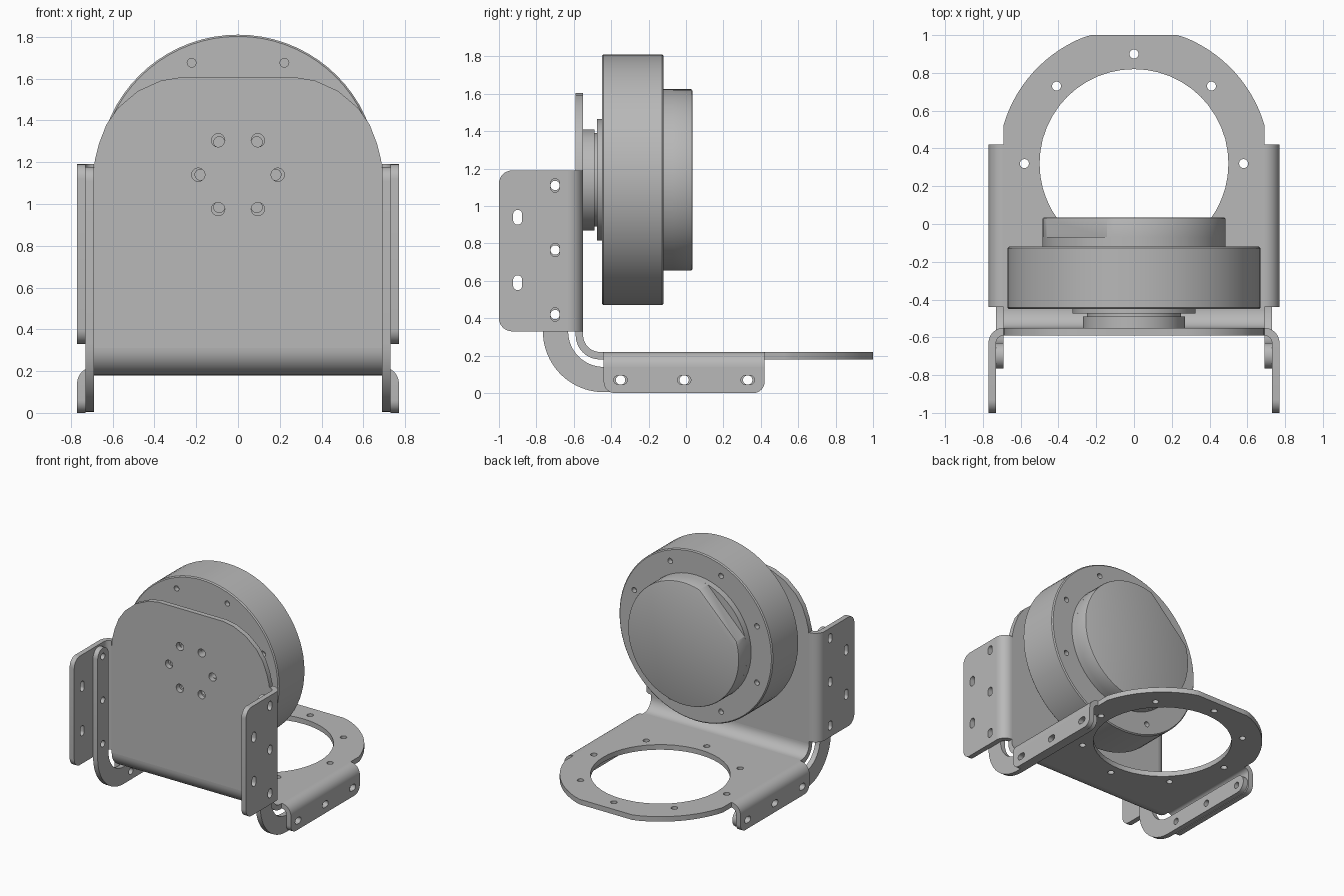
import bpy, bmesh
from math import sin, cos, pi, radians, asin
from mathutils import Matrix, Vector

if "Cube" in bpy.data.objects:
    bpy.data.objects.remove(bpy.data.objects["Cube"], do_unlink=True)

GREY = (0.48, 0.48, 0.48, 1)
metal = bpy.data.materials.new("grey metal")
metal.use_nodes = True
metal.diffuse_color = GREY
metal.node_tree.nodes["Principled BSDF"].inputs["Base Color"].default_value = GREY

T = 0.04            # sheet thickness
W = 0.69            # half width of the plates
HUB = (0, 1.14)     # motor axis in x, z
RING = (0, 0.32)    # centre of the base opening in x, y
parts = []


def add_object(name, bm):
    bmesh.ops.recalc_face_normals(bm, faces=bm.faces)
    mesh = bpy.data.meshes.new(name)
    bm.to_mesh(mesh)
    bm.free()
    mesh.materials.append(metal)
    ob = bpy.data.objects.new(name, mesh)
    bpy.context.collection.objects.link(ob)
    parts.append(ob)
    return ob


def arc(c, r, a0, a1, n=12):
    """Points along an arc, angles in degrees."""
    steps = [radians(a0 + (a1 - a0) * i / n) for i in range(n + 1)]
    return [(c[0] + r * cos(a), c[1] + r * sin(a)) for a in steps]


def circle(c, r, n=24):
    return arc(c, r, 0, 360, n)[:-1]


def slot(c, r, du=0, dv=0):
    """Rounded slot stretched along u or v."""
    if du:
        return arc((c[0] + du, c[1]), r, -90, 90) + arc((c[0] - du, c[1]), r, 90, 270)
    return arc((c[0], c[1] + dv), r, 0, 180) + arc((c[0], c[1] - dv), r, 180, 360)


def bolt_circle(c, dist, r, count, start):
    return [circle((c[0] + dist * cos(radians(start) + 2 * pi * i / count),
                    c[1] + dist * sin(radians(start) + 2 * pi * i / count)), r, 16)
            for i in range(count)]


def quarter(c, r_out, r_in, a0, a1):
    return arc(c, r_out, a0, a1) + arc(c, r_in, a1, a0)


def prism(name, outline, holes, axis, lo, hi):
    """Extrude an outline with holes along one axis."""
    place = {"x": lambda u, v, w: (w, u, v),
             "y": lambda u, v, w: (u, w, v),
             "z": lambda u, v, w: (u, v, w)}[axis]
    bm = bmesh.new()
    edges = []
    for loop in [outline] + holes:
        vs = [bm.verts.new(place(u, v, lo)) for u, v in loop]
        edges += [bm.edges.new((a, b)) for a, b in zip(vs, vs[1:] + vs[:1])]
    bmesh.ops.triangle_fill(bm, edges=edges, use_beauty=True)
    new = bmesh.ops.extrude_face_region(bm, geom=bm.faces[:])["geom"]
    bmesh.ops.translate(bm, vec=Vector(place(0, 0, hi - lo)),
                        verts=[g for g in new if isinstance(g, bmesh.types.BMVert)])
    return add_object(name, bm)


def lathe(name, profile, steps=72):
    """Turn (radius, y) points around the motor axis."""
    bm = bmesh.new()
    vs = [bm.verts.new((r, y, 0)) for r, y in profile]
    edges = [bm.edges.new(p) for p in zip(vs, vs[1:])]
    bmesh.ops.spin(bm, geom=vs + edges, cent=(0, 0, 0), axis=(0, 1, 0),
                   angle=2 * pi, steps=steps, use_duplicate=False)
    bmesh.ops.remove_doubles(bm, verts=bm.verts, dist=0.0005)
    bmesh.ops.translate(bm, verts=bm.verts, vec=(HUB[0], 0, HUB[1]))
    return add_object(name, bm)


# Upright plate with rounded shoulders and six hub holes
shoulder = [(W, 1.15), (0.685, 1.21), (0.665, 1.29), (0.63, 1.38), (0.574, 1.46),
            (0.48, 1.54), (0.37, 1.59), (0.28, 1.605)]
upright = [(-W, 0.31), (W, 0.31)] + shoulder + [(-x, z) for x, z in reversed(shoulder)]
prism("upright_plate", upright, bolt_circle(HUB, 0.19, 0.032, 6, 0), "y", -0.59, -0.55)

# Base plate with a large round opening and a bolt circle
r_end = 0.72
a = asin((r_end ** 2 - W ** 2) ** 0.5 / r_end) * 180 / pi
end = [(x, min(y, 1.0)) for x, y in arc(RING, r_end, a, 180 - a, 40)]
base = [(-W, -0.46), (W, -0.46)] + end
prism("base_plate", base, [circle(RING, 0.5, 48)] + bolt_circle(RING, 0.58, 0.024, 8, 0),
      "z", 0.18, 0.22)

# Fold joining the upright and the base
prism("main_fold", quarter((-0.46, 0.31), 0.13, 0.09, 180, 270), [], "x", -W, W)

# Side flanges, their folds, and the curved joining bars
side_holes = [(-0.70, 1.11), (-0.70, 0.765), (-0.70, 0.42)]
low_holes = [(-0.35, 0.07), (-0.01, 0.07), (0.33, 0.07)]
for s, side in ((1, "left"), (-1, "right")):
    outer = sorted((s * 0.73, s * 0.77))
    inner = sorted((s * W, s * 0.73))
    flange = ([(-0.63, 0.33), (-0.63, 1.19)] + arc((-0.93, 1.12), 0.07, 90, 180, 8)
              + arc((-0.93, 0.40), 0.07, 180, 270, 8))
    cuts = [slot(c, 0.024, dv=0.012) for c in side_holes]
    cuts += [slot((-0.9, z), 0.024, dv=0.016) for z in (0.94, 0.59)]
    prism(side + "_upright_flange", flange, cuts, "x", *outer)
    fold = [(s * x, y) for x, y in quarter((W, -0.63), 0.08, 0.04, 0, 90)]
    prism(side + "_upright_fold", fold, [], "z", 0.33, 1.19)

    flange = ([(0.42, 0.14), (-0.44, 0.14)] + arc((-0.38, 0.06), 0.06, 180, 270, 8)
              + arc((0.36, 0.06), 0.06, 270, 360, 8))
    prism(side + "_base_flange", flange, [slot(c, 0.024, du=0.012) for c in low_holes],
          "x", *outer)
    fold = [(s * x, z) for x, z in quarter((W, 0.14), 0.08, 0.04, 0, 90)]
    prism(side + "_base_fold", fold, [], "y", -0.44, 0.42)

    bar = (arc((-0.44, 0.33), 0.325, 180, 270, 20) + arc((0.34, 0.0725), 0.0675, 270, 450)
           + arc((-0.44, 0.33), 0.19, 270, 180, 20) + arc((-0.6975, 1.11), 0.0675, 0, 180))
    prism(side + "_joining_bar", bar, [circle(c, 0.025) for c in side_holes + low_holes],
          "x", *inner)

# Motor drum with stepped output hub
drum = lathe("motor_drum", [
    (0, -0.55), (0.27, -0.55), (0.27, -0.49), (0.25, -0.49), (0.25, -0.475),
    (0.325, -0.475), (0.325, -0.45), (0.662, -0.45), (0.67, -0.442),
    (0.67, -0.128), (0.662, -0.12), (0, -0.12)])

# Blind screw holes in both drum faces and the hub
bm = bmesh.new()
drills = [(0.58, 22.5 + 45 * i, y, 0.021) for i in range(8) for y in (-0.45, -0.12)]
drills += [(0.18, 60 * i, -0.55, 0.026) for i in range(6)]
for dist, ang, y, r in drills:
    t = radians(ang)
    at = Matrix.Translation((HUB[0] + dist * cos(t), y, HUB[1] + dist * sin(t)))
    bmesh.ops.create_cone(bm, cap_ends=True, segments=16, radius1=r, radius2=r, depth=0.08,
                          matrix=at @ Matrix.Rotation(pi / 2, 4, "X"))
cutter = add_object("screw_hole_cutter", bm)
parts.remove(cutter)
cutter.hide_render = True
cut = drum.modifiers.new("screw holes", "BOOLEAN")
cut.object = cutter
cut.operation = "DIFFERENCE"
cut.solver = "EXACT"
bpy.context.view_layer.objects.active = drum
bpy.ops.object.modifier_apply(modifier=cut.name)
bpy.data.objects.remove(cutter, do_unlink=True)

# Rear cap: full collar, then a section with one flat side
lathe("rear_cap_collar", [(0, -0.125), (0.485, -0.125), (0.485, -0.07), (0, -0.07)])
cap = prism("rear_cap", arc(HUB, 0.485, 163, 467, 60), [], "y", -0.07, 0.035)
bm = bmesh.new()
bm.from_mesh(cap.data)
bmesh.ops.dissolve_limit(bm, angle_limit=0.01, verts=bm.verts, edges=bm.edges)
rim = [e for e in bm.edges if all(v.co.y > 0.03 for v in e.verts)]
bmesh.ops.bevel(bm, geom=rim, offset=0.01, segments=2, profile=0.5, affect="EDGES")
bm.to_mesh(cap.data)
bm.free()

# Smooth the curved walls, keep the sheet edges crisp
bpy.ops.object.select_all(action="DESELECT")
for ob in parts:
    ob.select_set(True)
bpy.context.view_layer.objects.active = drum
bpy.ops.object.shade_smooth_by_angle(angle=radians(30))
